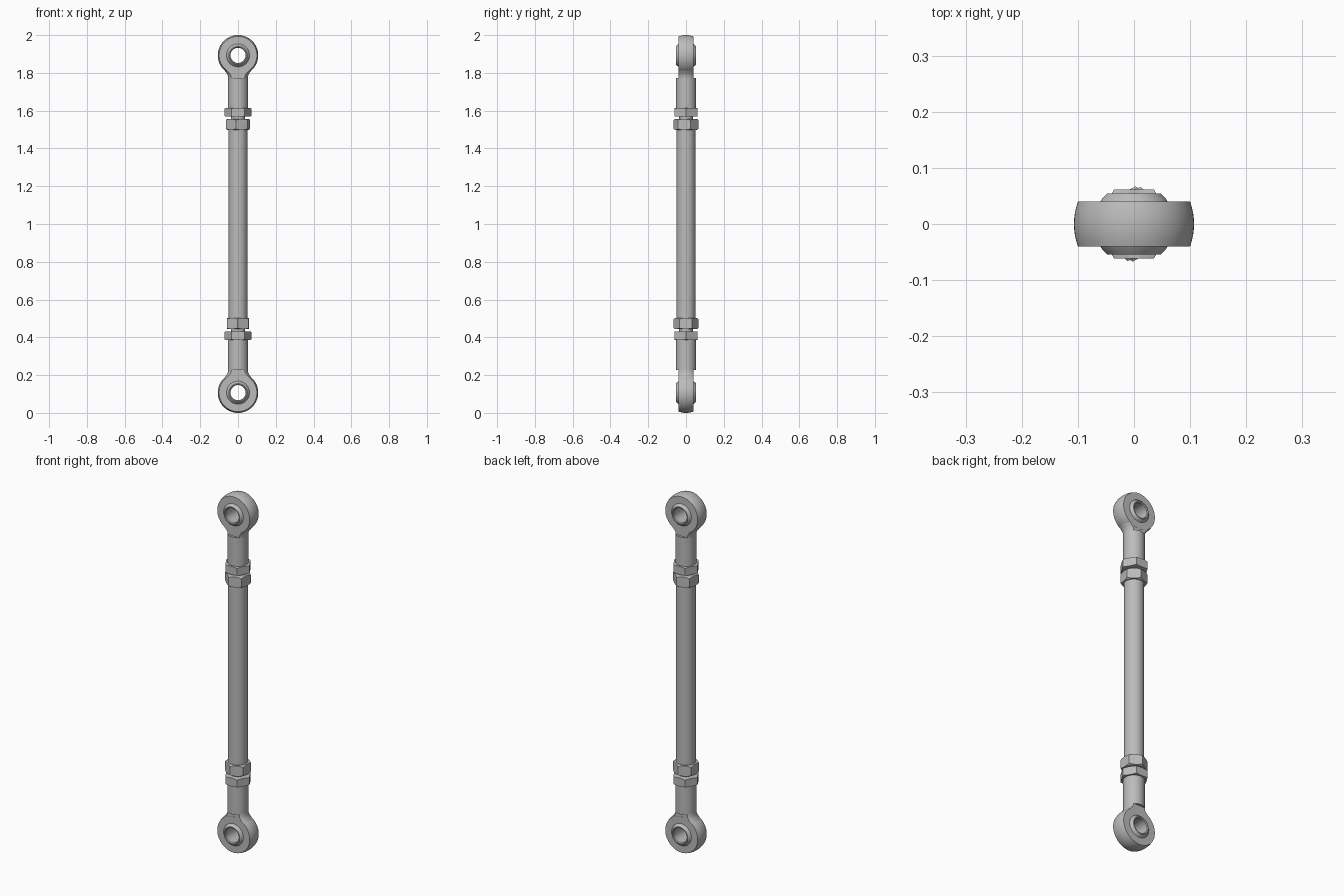
import bpy, bmesh, math
from mathutils import Vector, Matrix

cube = bpy.data.objects.get("Cube")
if cube:
    bpy.data.objects.remove(cube, do_unlink=True)

steel = bpy.data.materials.new("steel_grey")
steel.use_nodes = True
colour = (0.5, 0.5, 0.5, 1)
steel.diffuse_color = colour
steel.node_tree.nodes["Principled BSDF"].inputs["Base Color"].default_value = colour

EYE_Z = 0.107
TOP = Matrix.Translation((0, 0, 2)) @ Matrix.Rotation(math.pi, 4, 'Y')


def lathe(name, profile, axis='Z', centre=(0, 0, 0), clips=(), closed=False, matrix=None):
    """Spin (radius, height) points about an axis, then trim with (normal, distance) planes."""
    bm = bmesh.new()
    verts = [bm.verts.new((r, 0, h) if axis == 'Z' else (r, h, 0)) for r, h in profile]
    pairs = list(zip(verts, verts[1:]))
    if closed:
        pairs.append((verts[-1], verts[0]))
    edges = [bm.edges.new(p) for p in pairs]
    bmesh.ops.spin(bm, geom=verts + edges, cent=(0, 0, 0),
                   axis=(0, 0, 1) if axis == 'Z' else (0, 1, 0),
                   angle=2 * math.pi, steps=64, use_duplicate=False)
    bmesh.ops.remove_doubles(bm, verts=bm.verts[:], dist=1e-5)
    for normal, dist in clips:
        cut = bmesh.ops.bisect_plane(bm, geom=bm.verts[:] + bm.edges[:] + bm.faces[:],
                                     plane_co=Vector(normal) * dist, plane_no=normal,
                                     clear_outer=True)
        rim = [e for e in cut["geom_cut"] if isinstance(e, bmesh.types.BMEdge)]
        bmesh.ops.holes_fill(bm, edges=rim, sides=0)
    bmesh.ops.recalc_face_normals(bm, faces=bm.faces[:])
    bmesh.ops.translate(bm, verts=bm.verts[:], vec=centre)
    mesh = bpy.data.meshes.new(name)
    bm.to_mesh(mesh)
    bm.free()
    mesh.materials.append(steel)
    obj = bpy.data.objects.new(name, mesh)
    bpy.context.collection.objects.link(obj)
    if matrix is not None:
        obj.matrix_world = matrix
    bpy.ops.object.select_all(action='DESELECT')
    obj.select_set(True)
    bpy.context.view_layer.objects.active = obj
    bpy.ops.object.shade_smooth_by_angle(angle=math.radians(28))
    return obj


def hexagon(name, radius, z0, z1, corner_angle, chamfer, matrix):
    """Chamfered round blank trimmed to six flats."""
    flat = radius * math.cos(math.pi / 6)
    clips = []
    for i in range(6):
        a = math.radians(corner_angle + 30 + 60 * i)
        clips.append(((math.cos(a), math.sin(a), 0), flat))
    r = radius - 0.009
    profile = [(0, z0), (r, z0), (radius, z0 + chamfer),
               (radius, z1 - chamfer), (r, z1), (0, z1)]
    lathe(name, profile, clips=clips, matrix=matrix)


# Central tube
lathe("rod", [(0, 0.5), (0.047, 0.5), (0.05, 0.503),
              (0.05, 1.497), (0.047, 1.5), (0, 1.5)])


def rod_end(side, nut_angle, matrix):
    centre = (0, 0, EYE_Z)
    # Crowned eye housing
    crown = []
    for i in range(9):
        y = -0.04 + 0.01 * i
        crown.append((0.107 - 0.007 * (y / 0.04) ** 2, y))
    lathe(side + "_eye", crown + [(0.061, 0.04), (0.061, -0.04)],
          'Y', centre, closed=True, matrix=matrix)
    # Bored swivel ball
    ball = []
    for i in range(13):
        y = -0.054 + 0.009 * i
        ball.append((math.sqrt(0.0725 ** 2 - y * y), y))
    bore = [(0.044, 0.054), (0.04, 0.05), (0.04, -0.05), (0.044, -0.054)]
    lathe(side + "_ball", ball + bore, 'Y', centre, closed=True, matrix=matrix)
    # Flared web with flat faces, joining eye to shank
    lathe(side + "_web", [(0, 0.17), (0.083, 0.17), (0.07, 0.188), (0.06, 0.202),
                          (0.054, 0.214), (0.053, 0.23), (0, 0.23)],
          clips=[((0, 1, 0), 0.0396), ((0, -1, 0), 0.0396)], matrix=matrix)
    # Round shank, wrench collar, exposed thread and lock nut
    lathe(side + "_shank", [(0, 0.226), (0.053, 0.226), (0.053, 0.39), (0, 0.39)],
          matrix=matrix)
    hexagon(side + "_collar", 0.071, 0.386, 0.432, 0, 0.003, matrix)
    lathe(side + "_thread", [(0, 0.425), (0.036, 0.425), (0.036, 0.505), (0, 0.505)],
          matrix=matrix)
    hexagon(side + "_lock_nut", 0.067, 0.444, 0.502, nut_angle, 0.006, matrix)


rod_end("lower", 88, Matrix.Identity(4))
rod_end("upper", 100, TOP)
